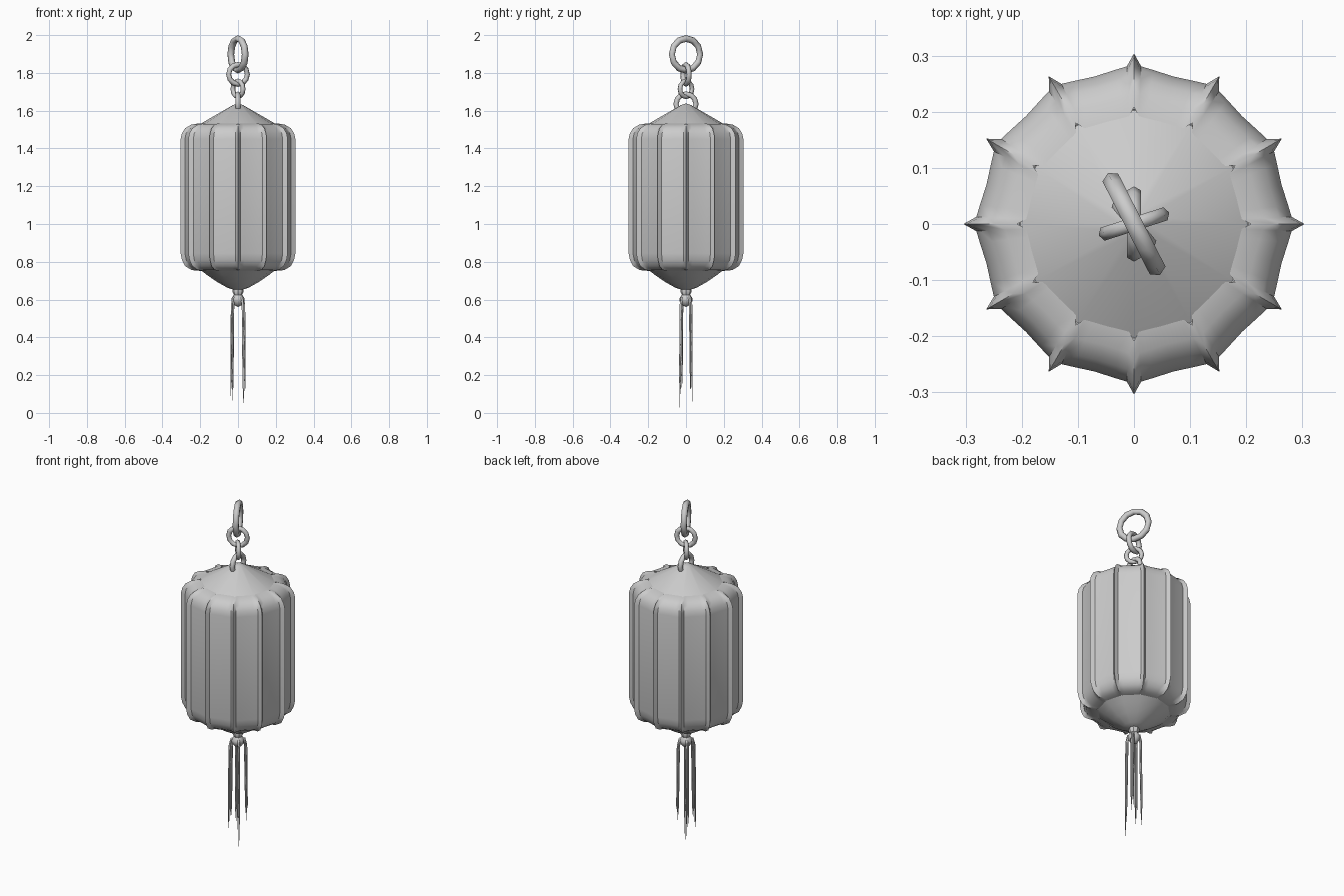
import bpy, bmesh, math, random
from math import cos, sin, radians, pi

if "Cube" in bpy.data.objects:
    bpy.data.objects.remove(bpy.data.objects["Cube"])

random.seed(4)


def finish(obj, angle=40):
    bpy.ops.object.select_all(action='DESELECT')
    obj.select_set(True)
    bpy.context.view_layer.objects.active = obj
    bpy.ops.object.shade_smooth_by_angle(angle=radians(angle))


def lathe(name, profile, section, angle=40):
    """Stack scaled copies of a closed section; radius 0 closes to a point."""
    bm = bmesh.new()
    rings = []
    for r, z in profile:
        if r == 0:
            rings.append([bm.verts.new((0, 0, z))])
        else:
            rings.append([bm.verts.new((r * k * cos(a), r * k * sin(a), z))
                          for k, a in section])
    n = len(section)
    for lo, hi in zip(rings, rings[1:]):
        for i in range(n):
            j = (i + 1) % n
            if len(lo) == 1:
                bm.faces.new((lo[0], hi[j], hi[i]))
            elif len(hi) == 1:
                bm.faces.new((lo[i], lo[j], hi[0]))
            else:
                bm.faces.new((lo[i], lo[j], hi[j], hi[i]))
    bmesh.ops.recalc_face_normals(bm, faces=bm.faces)
    me = bpy.data.meshes.new(name)
    bm.to_mesh(me)
    bm.free()
    obj = bpy.data.objects.new(name, me)
    bpy.context.collection.objects.link(obj)
    finish(obj, angle)
    return obj


# Cross-sections: twelve pointed ribs with scooped panels between, and plain rounds
ribbed = []
for i in range(12):
    for k, deg in ((1, 0), (0.925, 2.6), (0.91, 7), (0.895, 15), (0.91, 23), (0.925, 27.4)):
        ribbed.append((k, radians(30 * i + deg)))


def round_section(n):
    return [(1, 2 * pi * i / n) for i in range(n)]


# Lantern shade with rolled-in top and bottom
lathe("lantern_shade", [(0.200, 0.752), (0.245, 0.756), (0.280, 0.777), (0.297, 0.810),
                        (0.304, 0.845), (0.304, 1.450), (0.297, 1.480), (0.280, 1.507),
                        (0.248, 1.526), (0.208, 1.533)], ribbed, 35)

# Conical top cap and bowl-shaped bottom cap
lathe("top_cap", [(0.203, 1.528), (0.026, 1.630), (0, 1.638)], round_section(12))
lathe("bottom_cap", [(0, 0.645), (0.055, 0.662), (0.110, 0.693), (0.160, 0.727),
                     (0.205, 0.762)], round_section(12))

# Tassel knot
lathe("tassel_knot", [(0, 0.560), (0.022, 0.572), (0.034, 0.592), (0.034, 0.608),
                      (0.022, 0.625), (0.030, 0.642), (0.024, 0.665)], round_section(8))


# Hanging chain: upright rings, each turned about z
def link(name, z, major, minor, turn):
    bpy.ops.mesh.primitive_torus_add(location=(0, 0, z), major_radius=major,
                                     minor_radius=minor, major_segments=12,
                                     minor_segments=6,
                                     rotation=(pi / 2, 0, radians(turn)))
    bpy.context.object.name = name
    finish(bpy.context.object, 70)


link("chain_link_lower", 1.635, 0.053, 0.014, 90)
link("chain_link_middle", 1.715, 0.042, 0.013, 130)
link("chain_link_upper", 1.792, 0.052, 0.014, 18)
link("hanging_ring", 1.898, 0.084, 0.018, 117)

# Tassel: four bundles of thin tapering strands drooping from the knot
cu = bpy.data.curves.new("tassel_strands", 'CURVE')
cu.dimensions = '3D'
cu.bevel_depth = 0.005
cu.bevel_resolution = 0
for sx, sy, end in ((1, -1, 0.0), (-1, 1, 0.06), (-1, -1, 0.09), (1, 1, 0.13)):
    for s in range(3):
        dx, dy = random.uniform(-0.007, 0.007), random.uniform(-0.007, 0.007)
        x, y = sx * 0.031 + dx, sy * 0.026 + dy
        z_end = end + 0.035 * s
        path = ((0.3, 0.615, 1.0), (0.75, 0.61, 1.2), (0.95, 0.57, 1.1),
                (1.0, 0.40, 1.0), (1.05, 0.22, 0.8), (1.08, z_end, 0.15))
        sp = cu.splines.new('POLY')
        sp.points.add(len(path) - 1)
        for p, (k, z, r) in zip(sp.points, path):
            p.co = (x * k, y * k, z, 1)
            p.radius = r
strands = bpy.data.objects.new("tassel_strands", cu)
bpy.context.collection.objects.link(strands)
bpy.ops.object.select_all(action='DESELECT')
strands.select_set(True)
bpy.context.view_layer.objects.active = strands
bpy.ops.object.convert(target='MESH')
